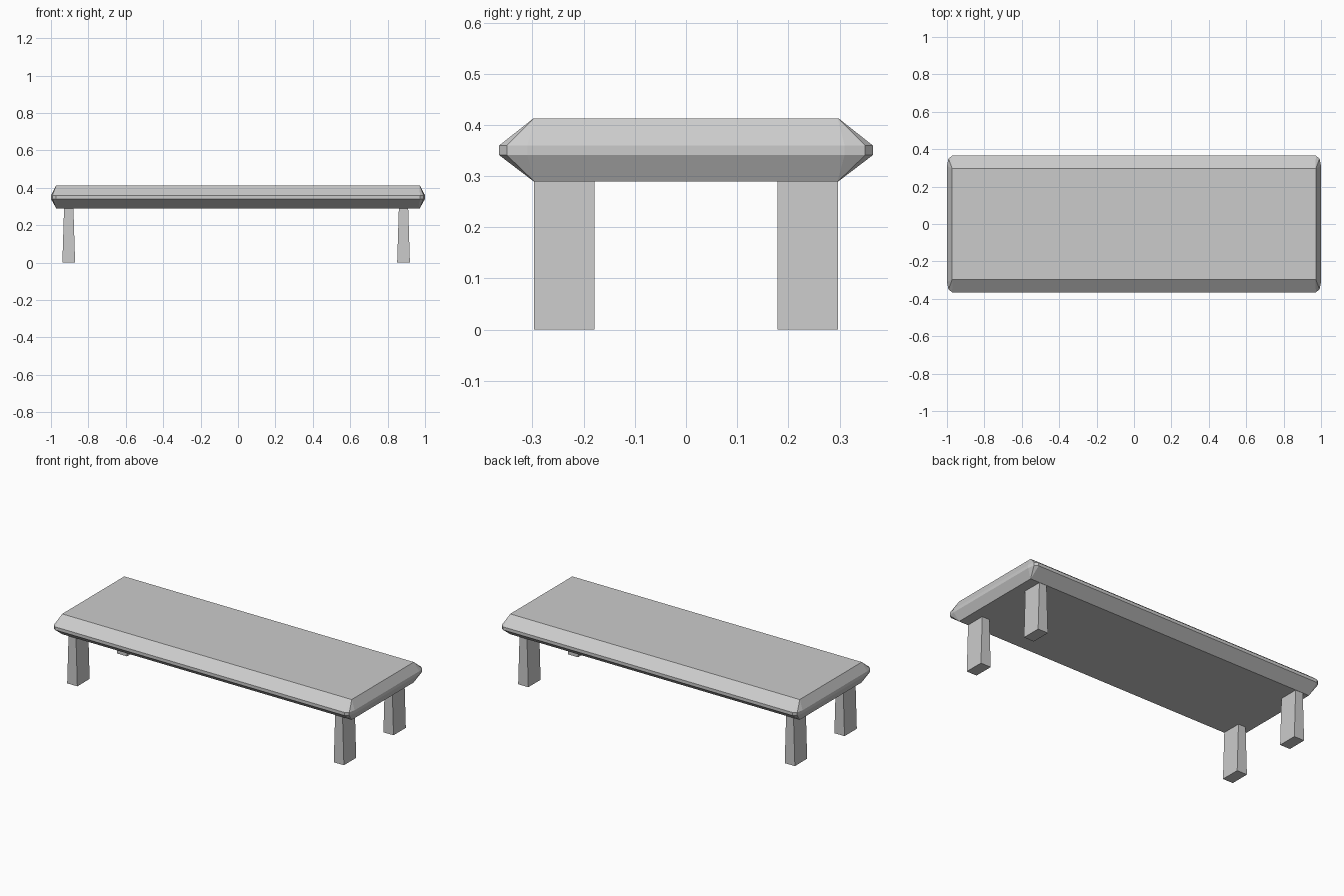
import bpy

if "Cube" in bpy.data.objects:
    bpy.data.objects.remove(bpy.data.objects["Cube"])


def loft(name, rings):
    """Flat-shaded closed solid through rings of equal point count (bottom to top)."""
    n = len(rings[0])
    verts = [p for ring in rings for p in ring]
    faces = [tuple(reversed(range(n))), tuple(range(len(verts) - n, len(verts)))]
    for r in range(len(rings) - 1):
        for i in range(n):
            a, b = r * n + i, r * n + (i + 1) % n
            faces.append((a, b, b + n, a + n))
    mesh = bpy.data.meshes.new(name)
    mesh.from_pydata(verts, [], faces)
    mesh.update()
    obj = bpy.data.objects.new(name, mesh)
    bpy.context.collection.objects.link(obj)
    return obj


def rect(x0, x1, y0, y1, z):
    return [(x0, y0, z), (x1, y0, z), (x1, y1, z), (x0, y1, z)]


def outline(corner, z):
    """Mirror one corner's points into a full counter-clockwise outline."""
    back = corner[::-1]
    pts = list(corner)
    pts += [(-x, y) for x, y in back]
    pts += [(-x, -y) for x, y in corner]
    pts += [(x, -y) for x, y in back]
    return [(x, y, z) for x, y in pts]


# Tabletop: flat top and bottom, bevelled out to a thin rim with clipped corners
rim = [(1.0, 0.31), (0.992, 0.35), (0.972, 0.365)]
face = [(0.972, 0.296), (0.972, 0.297), (0.971, 0.298)]
loft("tabletop", [outline(face, 0.29), outline(rim, 0.341),
                  outline(rim, 0.36), outline(face, 0.413)])

# Legs: wider at the foot, tapering only along x
for side, cx in (("left", -0.905), ("right", 0.885)):
    for end, cy in (("front", -0.238), ("back", 0.238)):
        y0, y1 = cy - 0.059, cy + 0.059
        loft(f"{end}_{side}_leg", [
            rect(cx - 0.034, cx + 0.034, y0, y1, 0.0),
            rect(cx - 0.025, cx + 0.025, y0, y1, 0.29)])
